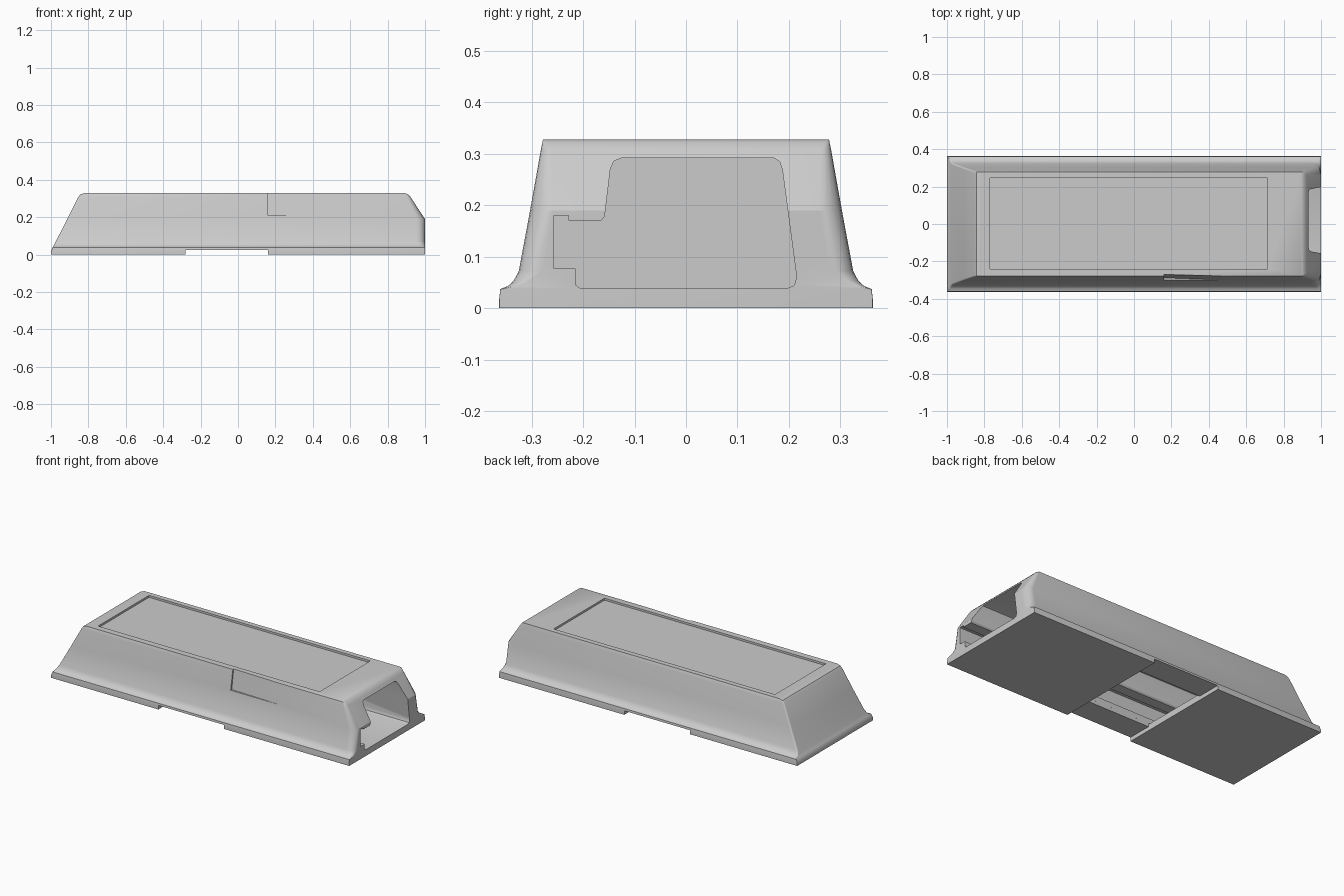
import bpy, bmesh
from math import cos, sin, pi, radians

if "Cube" in bpy.data.objects:
    bpy.data.objects.remove(bpy.data.objects["Cube"])


def make(name, rings):
    """Loft closed rings of points into a capped solid."""
    bm = bmesh.new()
    loops = [[bm.verts.new(p) for p in r] for r in rings]
    n = len(loops[0])
    for a, b in zip(loops, loops[1:]):
        for i in range(n):
            j = (i + 1) % n
            bm.faces.new((a[i], a[j], b[j], b[i]))
    bm.faces.new(loops[0][::-1])
    bm.faces.new(loops[-1])
    bmesh.ops.recalc_face_normals(bm, faces=bm.faces)
    me = bpy.data.meshes.new(name)
    bm.to_mesh(me)
    bm.free()
    ob = bpy.data.objects.new(name, me)
    bpy.context.collection.objects.link(ob)
    return ob


def box(name, x0, x1, y0, y1, z0, z1):
    return make(name, [[(x0, y0, z), (x1, y0, z), (x1, y1, z), (x0, y1, z)] for z in (z0, z1)])


def ring(z, x0, x1, w, rl, rr):
    """Rounded rectangle with separate left and right corner radii."""
    pts = []
    for cx, cy, r, a0 in ((x1 - rr, w - rr, rr, 0), (x0 + rl, w - rl, rl, pi / 2),
                          (x0 + rl, rl - w, rl, pi), (x1 - rr, rr - w, rr, 1.5 * pi)):
        for k in range(6):
            a = a0 + k * pi / 10
            pts.append((cx + r * cos(a), cy + r * sin(a), z))
    return pts


# housing: flared foot, sloping sides, long left slope, chamfered right end
levels = [
    (0.0, -1.0, 1.0, 0.363, 0.002, 0.002),
    (0.018, -1.0, 1.0, 0.363, 0.002, 0.002),
    (0.037, -0.992, 1.0, 0.361, 0.003, 0.003),
    (0.043, -0.988, 1.0, 0.346, 0.005, 0.015),
    (0.053, -0.983, 1.0, 0.335, 0.008, 0.03),
    (0.072, -0.973, 1.0, 0.325, 0.01, 0.045),
    (0.19, -0.913, 1.0, 0.303, 0.01, 0.045),
    (0.308, -0.854, 0.922, 0.282, 0.008, 0.02),
    (0.322, -0.842, 0.910, 0.279, 0.005, 0.01),
    (0.328, -0.82, 0.895, 0.278, 0.002, 0.002),
]
housing = make("housing", [ring(*l) for l in levels])

# cavity with the stepped side slot of the end opening
profile = [(-0.205, 0.038), (0.195, 0.038), (0.21, 0.044), (0.215, 0.06),
           (0.187, 0.27), (0.182, 0.285), (0.17, 0.292), (-0.125, 0.292),
           (-0.14, 0.286), (-0.147, 0.27), (-0.158, 0.178), (-0.165, 0.17),
           (-0.228, 0.17), (-0.228, 0.18), (-0.257, 0.18), (-0.257, 0.077),
           (-0.215, 0.077), (-0.215, 0.046)]
cutters = [
    make("cavity_cutter", [[(x, y, z) for y, z in profile] for x in (-0.78, 1.1)]),
    box("top_recess_cutter", -0.77, 0.715, -0.24, 0.247, 0.316, 0.4),
    box("bottom_notch_cutter", -0.28, 0.16, -0.5, 0.5, -0.1, 0.024),
    box("floor_gap_cutter", -0.28, 0.16, -0.213, 0.213, -0.1, 0.06),
    # shallow wedge in the front wall with a step at x = 0.16
    make("front_wedge_cutter", [
        [(0.16, -0.4, 0.21), (0.16, -0.288, 0.21), (0.5, -0.30, 0.21), (0.5, -0.4, 0.21)],
        [(0.16, -0.4, 0.34), (0.16, -0.268, 0.34), (0.5, -0.277, 0.34), (0.5, -0.4, 0.34)]]),
]
for c in cutters:
    m = housing.modifiers.new(c.name, "BOOLEAN")
    m.operation = "DIFFERENCE"
    m.solver = "EXACT"
    m.object = c
    c.hide_render = True

# bake the cuts, then remove helpers
bpy.context.view_layer.objects.active = housing
housing.select_set(True)
for m in list(housing.modifiers):
    bpy.ops.object.modifier_apply(modifier=m.name)
for c in cutters:
    bpy.data.objects.remove(c)
bpy.ops.object.shade_smooth_by_angle(angle=radians(30))
